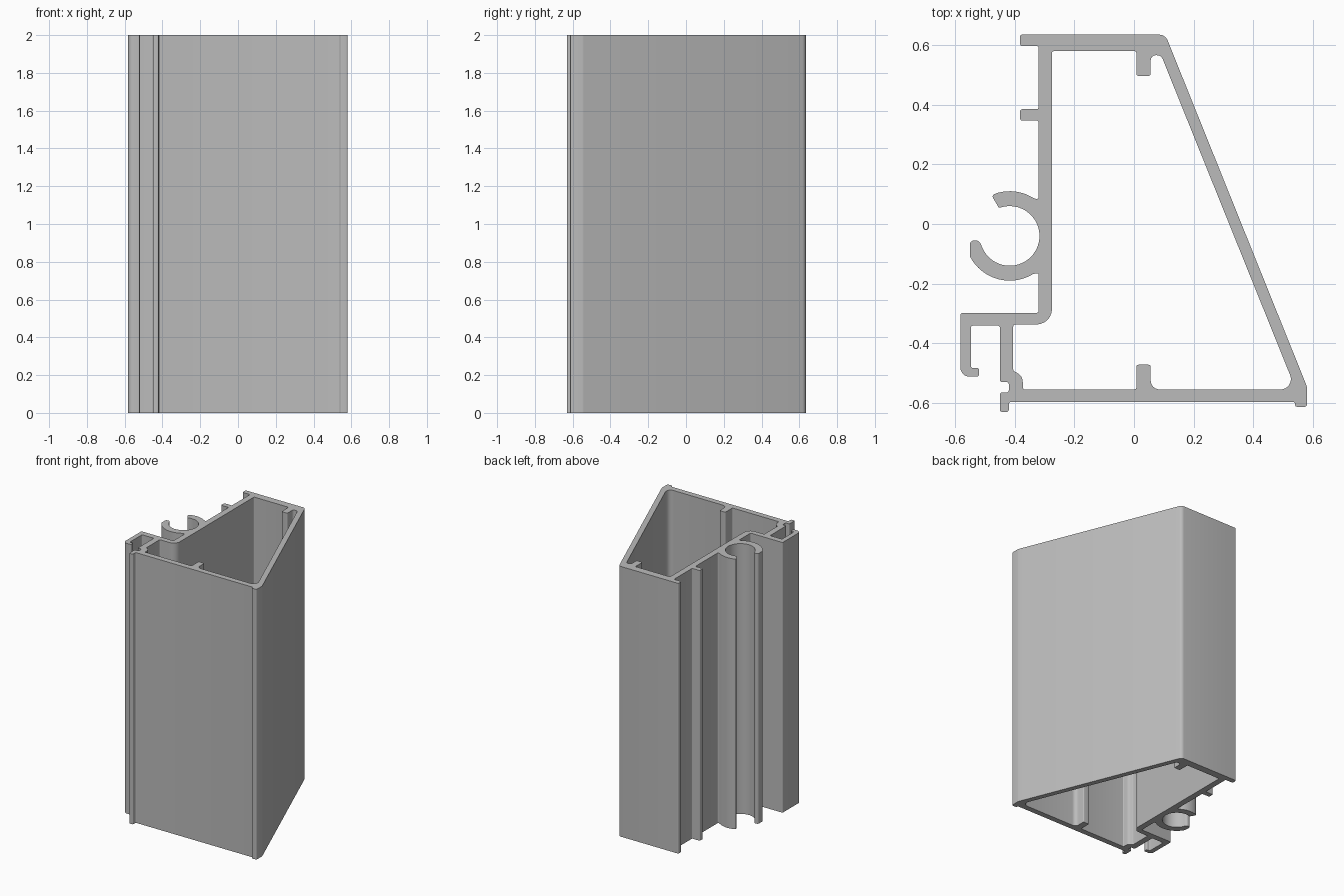
import bpy
import bmesh
from math import cos, sin, tan, radians, ceil
from mathutils import Vector

cube = bpy.data.objects.get("Cube")
if cube:
    bpy.data.objects.remove(cube, do_unlink=True)

TINY = 0.007      # default corner softening
LENGTH = 2.0


def arc(center, radius, start, end, steps):
    """Points on a circle, marked with zero corner radius."""
    result = []
    for i in range(steps + 1):
        a = radians(start + (end - start) * i / steps)
        result.append((center[0] + radius * cos(a), center[1] + radius * sin(a), 0))
    return result


def rounded(corners):
    """Replace each (x, y, radius) corner of a closed outline by a fillet."""
    result = []
    n = len(corners)
    for i, corner in enumerate(corners):
        p = Vector(corner[:2])
        r = corner[2] if len(corner) > 2 else TINY
        a = Vector(corners[i - 1][:2]) - p
        b = Vector(corners[(i + 1) % n][:2]) - p
        inner = a.angle(b)
        turn = radians(180) - inner
        if r == 0 or turn < 0.02:
            result.append(p)
            continue
        reach = min(r / tan(inner / 2), a.length * 0.49, b.length * 0.49)
        r = reach * tan(inner / 2)
        a.normalize()
        b.normalize()
        center = p + (a + b).normalized() * (r / sin(inner / 2))
        first = p + a * reach - center
        last = p + b * reach - center
        steps = max(2, ceil(turn / radians(15)))
        for k in range(steps + 1):
            t = k / steps
            arm = (first * sin(turn * (1 - t)) + last * sin(turn * t)) / sin(turn)
            result.append(center + arm)
    return result


# Outer outline, clockwise from the back flange
back_and_slope = [(-.382, .635), (.105, .635, .03), (.58, -.545, .02)]
front_lip = [(.58, -.613), (.54, -.613), (.54, -.597)]
front_foot = [(-.42, -.597), (-.42, -.63), (-.45, -.63), (-.45, -.565),
              (-.42, -.565), (-.42, -.53), (-.45, -.53)]
side_hook = [(-.45, -.341), (-.547, -.341), (-.547, -.483), (-.52, -.483),
             (-.52, -.512), (-.582, -.512, .045), (-.582, -.298)]

# Round open clip on the side wall
hub = (-.417, -.04)
clip = [(-.32, -.298), (-.32, -.163)]
clip += arc(hub, .15, -59, -152, 16)
clip += [(-.551, -.055, .02), (-.519, -.055, .02)]
clip += arc(hub, .1, -158, 107, 40)
clip += [(-.453, .054), (-.478, .096, .012)]
clip += arc(hub, .15, 106, 59, 8)
clip += [(-.32, .08)]

# Small ribs on the side wall
side_ribs = [(-.32, .347), (-.382, .347), (-.382, .385), (-.32, .385),
             (-.32, .597), (-.382, .597)]

# Hollow chamber with its two inner ribs
chamber_back = [(-.275, .58), (.008, .58), (.008, .497), (.056, .497),
                (.056, .566, .028), (.091, .566, .02)]
chamber_front = [(.543, -.555, .035), (.056, -.555, .03), (.056, -.472),
                 (.008, -.472), (.008, -.555), (-.372, -.555)]
chamber_side = [(-.374, -.51, .045), (-.405, -.492), (-.405, -.337),
                (-.275, -.337, .052)]

outer = back_and_slope + front_lip + front_foot + side_hook + clip + side_ribs
chamber = chamber_back + chamber_front + chamber_side

# Filled flat profile, extruded upwards
curve = bpy.data.curves.new("extruded_profile", "CURVE")
curve.dimensions = "2D"
curve.fill_mode = "BOTH"
curve.extrude = LENGTH / 2
for outline in (outer, chamber):
    points = rounded(outline)
    spline = curve.splines.new("POLY")
    spline.points.add(len(points) - 1)
    for point, p in zip(spline.points, points):
        point.co = (p.x, p.y, 0, 1)
    spline.use_cyclic_u = True

helper = bpy.data.objects.new("profile_curve", curve)
bpy.context.collection.objects.link(helper)
bpy.context.view_layer.update()
evaluated = helper.evaluated_get(bpy.context.evaluated_depsgraph_get())
mesh = bpy.data.meshes.new_from_object(evaluated)
bpy.data.objects.remove(helper, do_unlink=True)

# Weld caps to walls and stand the part on the ground
bm = bmesh.new()
bm.from_mesh(mesh)
bmesh.ops.remove_doubles(bm, verts=bm.verts, dist=0.0001)
bmesh.ops.translate(bm, verts=bm.verts, vec=(0, 0, LENGTH / 2))
bmesh.ops.recalc_face_normals(bm, faces=bm.faces)
bm.to_mesh(mesh)
bm.free()

# Plain grey metal
grey = bpy.data.materials.new("plain_grey")
grey.use_nodes = True
color = (0.5, 0.5, 0.5, 1)
grey.diffuse_color = color
grey.node_tree.nodes["Principled BSDF"].inputs["Base Color"].default_value = color
mesh.materials.clear()
mesh.materials.append(grey)

profile = bpy.data.objects.new("extruded_profile", mesh)
bpy.context.collection.objects.link(profile)
bpy.context.view_layer.objects.active = profile
profile.select_set(True)
bpy.ops.object.shade_smooth_by_angle(angle=radians(30))
